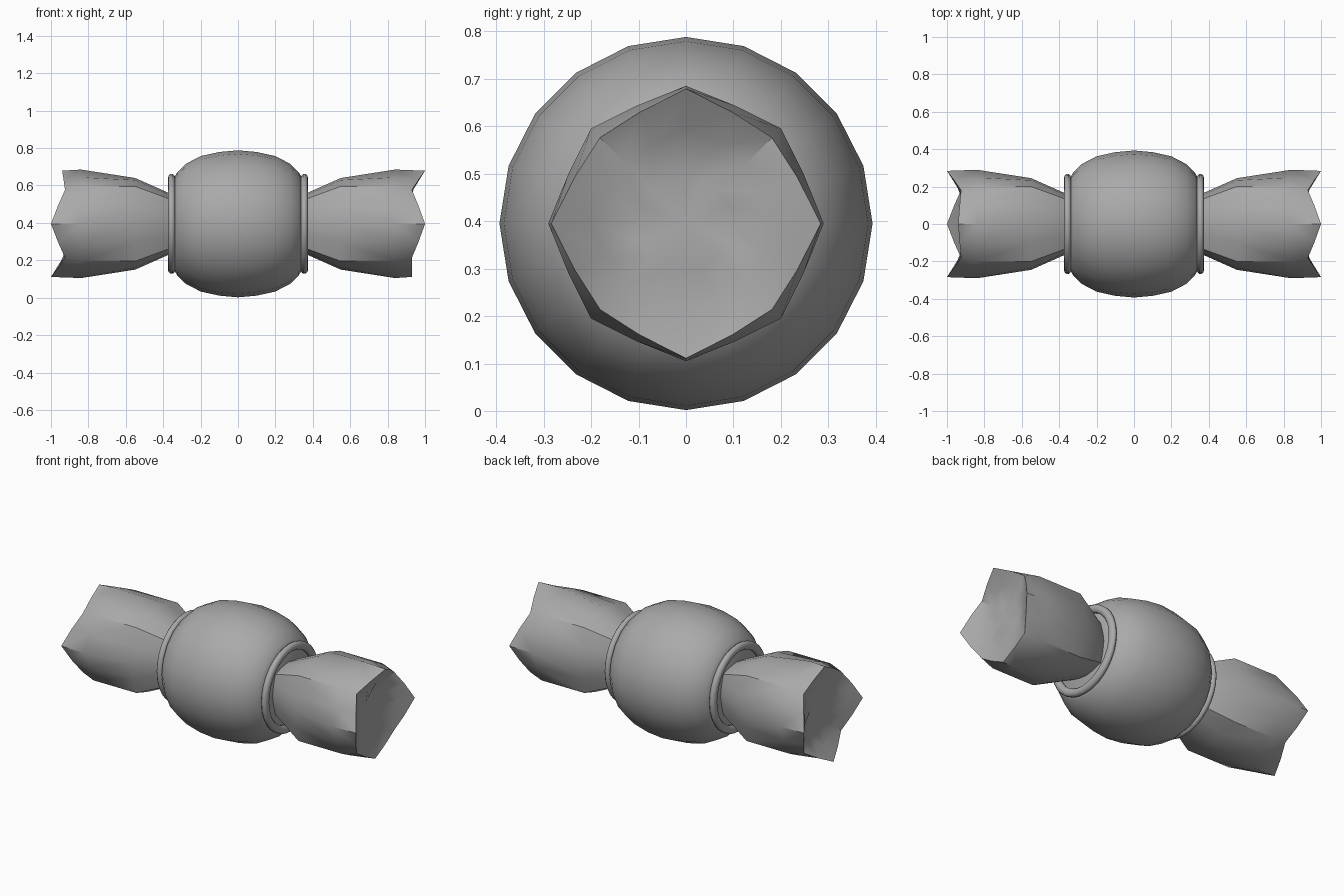
import bpy, bmesh, math
from mathutils import Vector

cube = bpy.data.objects.get("Cube")
if cube:
    bpy.data.objects.remove(cube)

CZ = 0.395
grey = bpy.data.materials.new("plain grey")
grey.use_nodes = True
colour = (0.4, 0.4, 0.4, 1)
grey.diffuse_color = colour
grey.node_tree.nodes["Principled BSDF"].inputs["Base Color"].default_value = colour


def finish(bm, name, angle):
    bmesh.ops.recalc_face_normals(bm, faces=bm.faces)
    mesh = bpy.data.meshes.new(name)
    bm.to_mesh(mesh)
    bm.free()
    mesh.materials.append(grey)
    obj = bpy.data.objects.new(name, mesh)
    bpy.context.collection.objects.link(obj)
    obj.location.z = CZ
    bpy.ops.object.select_all(action='DESELECT')
    obj.select_set(True)
    bpy.context.view_layer.objects.active = obj
    bpy.ops.object.shade_smooth_by_angle(angle=math.radians(angle))
    return obj


def loft(bm, rings, closed=False):
    """Bridge rings of (x, y, z) points lying around the x axis."""
    loops = [[bm.verts.new(p) for p in ring] for ring in rings]
    pairs = list(zip(loops, loops[1:]))
    if closed:
        pairs.append((loops[-1], loops[0]))
    for a, b in pairs:
        for i in range(len(a)):
            j = (i + 1) % len(a)
            bm.faces.new((a[i], a[j], b[j], b[i]))
    return loops


def circle(x, r, n):
    return [(x, r * math.cos(math.tau * i / n), r * math.sin(math.tau * i / n)) for i in range(n)]


# Barrel-shaped body
half = [(0.34, 0.25), (0.325, 0.275), (0.28, 0.32), (0.2, 0.362), (0.1, 0.384)]
profile = [(-x, r) for x, r in half] + [(0, 0.393)] + half[::-1]
bm = bmesh.new()
loops = loft(bm, [circle(x, r, 20) for x, r in profile])
bm.faces.new(loops[0])
bm.faces.new(loops[-1])
finish(bm, "body", 40)

# Stations along the twisted wrapper: x, then radius at square, between and diagonal angles
stations = [(0.33, 0.145, 0.148, 0.17), (0.37, 0.165, 0.17, 0.19),
            (0.55, 0.245, 0.253, 0.283), (0.84, 0.29, 0.269, 0.283)]


def wrapper(name, side, tips, notch):
    """tips: x of the rim at +y, +z, -y, -z; notch: x of the rim on diagonals."""
    def ring(xs, radii):
        out = []
        for i in range(16):
            a = math.tau * i / 16
            kind = (0, 1, 2, 1)[i % 4]
            out.append((side * xs[i], radii[kind] * math.cos(a), radii[kind] * math.sin(a)))
        return out

    rim = []
    for i in range(16):
        near = tips[round(i / 4) % 4]
        rim.append((near, (near + notch) / 2, notch, (near + notch) / 2)[i % 4])
    rings = [ring([s[0]] * 16, s[1:]) for s in stations]
    rings.append(ring(rim, (0.284, 0.254, 0.256)))
    # Wavy gathered end
    rings.append(ring([0.92 + 0.5 * (x - 0.95) for x in rim], (0.2, 0.18, 0.18)))
    rings.append(ring([0.91 - 0.3 * (x - 0.95) for x in rim], (0.1, 0.1, 0.1)))
    bm = bmesh.new()
    loops = loft(bm, rings)
    bm.faces.new(loops[0])
    centre = bm.verts.new((side * 0.92, 0, 0))
    last = loops[-1]
    for i in range(16):
        bm.faces.new((last[i], last[(i + 1) % 16], centre))
    finish(bm, name, 38)


wrapper("left_wrapper", 1, (1.0, 1.0, 1.0, 0.93), 0.93)
wrapper("right_wrapper", -1, (1.0, 0.94, 1.0, 1.0), 0.925)

# Rounded collars where the wrapper meets the body
for name, side in (("left_collar", 1), ("right_collar", -1)):
    bm = bmesh.new()
    section = [math.tau * k / 10 for k in range(10)]
    loft(bm, [circle(side * (0.355 + 0.02 * math.cos(a)), 0.243 + 0.025 * math.sin(a), 32)
              for a in section], closed=True)
    finish(bm, name, 60)
